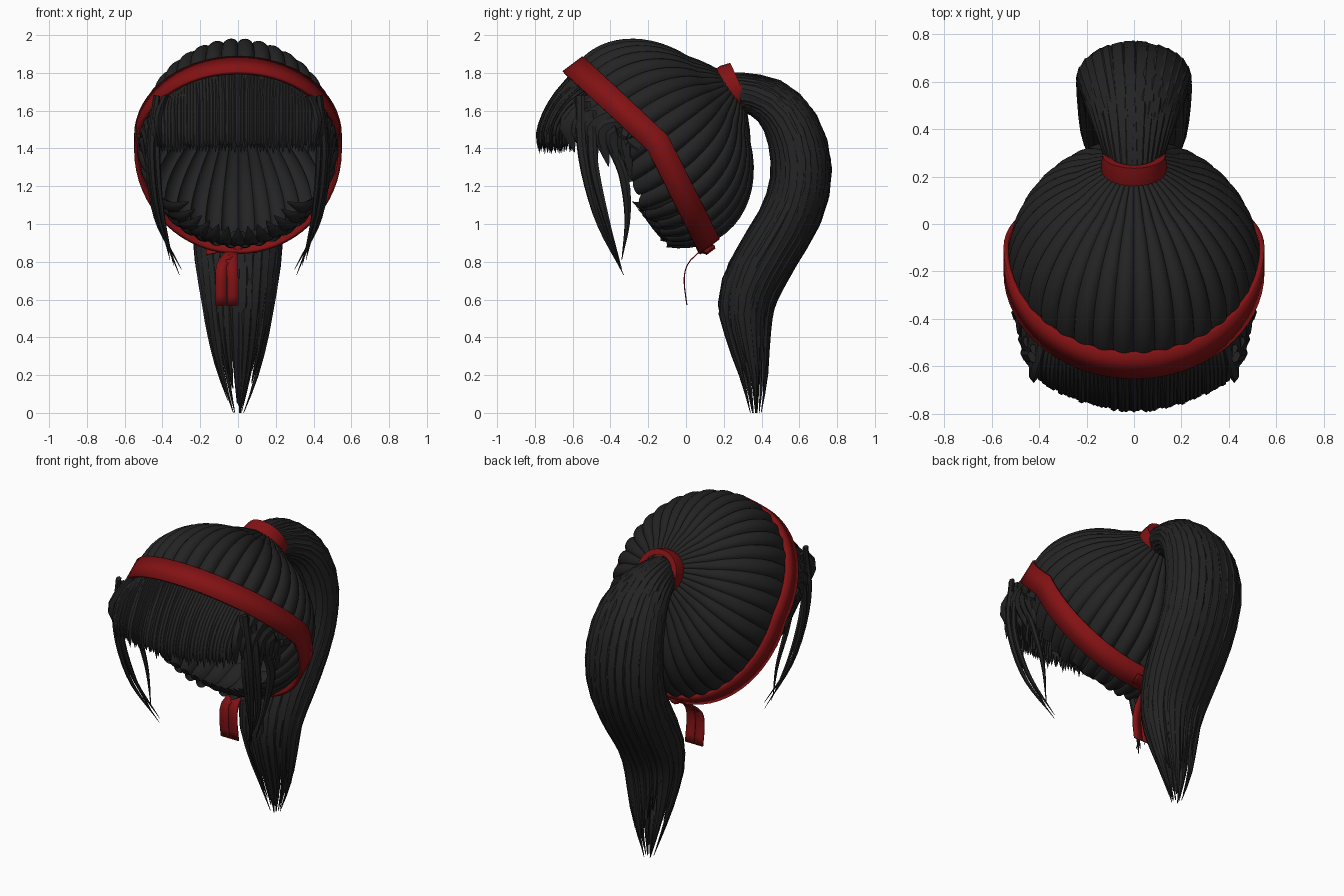
import bpy, bmesh, math, random
from mathutils import Vector

random.seed(4)
if "Cube" in bpy.data.objects:
    bpy.data.objects.remove(bpy.data.objects["Cube"])


def material(name, rgb):
    m = bpy.data.materials.new(name)
    m.use_nodes = True
    m.diffuse_color = (*rgb, 1)
    bsdf = m.node_tree.nodes["Principled BSDF"]
    bsdf.inputs["Base Color"].default_value = (*rgb, 1)
    bsdf.inputs["Roughness"].default_value = 0.8
    return m


HAIR = material("charcoal hair", (0.017, 0.017, 0.017))
RED = material("deep red cloth", (0.23, 0.006, 0.007))

# Tilted head ellipsoid: u runs to the brow, v to the ponytail root
CENTRE = Vector((0, -0.15, 1.43))
X, U, V = Vector((1, 0, 0)), Vector((0, -0.6, 0.8)), Vector((0, 0.8, 0.6))


def head(theta, phi, k=1.0, lift=0.0):
    s = math.sin(phi) * k
    return (CENTRE + X * 0.52 * s * math.cos(theta) + U * 0.59 * s * math.sin(theta)
            + V * (0.46 * math.cos(phi) * k + lift))


def finish(bm, name, mat, angle=40, thickness=0):
    bmesh.ops.recalc_face_normals(bm, faces=bm.faces)
    me = bpy.data.meshes.new(name)
    bm.to_mesh(me)
    bm.free()
    me.materials.append(mat)
    ob = bpy.data.objects.new(name, me)
    bpy.context.collection.objects.link(ob)
    bpy.ops.object.select_all(action="DESELECT")
    ob.select_set(True)
    bpy.context.view_layer.objects.active = ob
    bpy.ops.object.shade_smooth_by_angle(angle=math.radians(angle))
    if thickness:
        mod = ob.modifiers.new("thickness", "SOLIDIFY")
        mod.thickness, mod.offset = thickness, 0
    return ob


def skin(bm, rows, closed=True):
    rings = [[bm.verts.new(p) for p in row] for row in rows]
    for a, b in zip(rings, rings[1:]):
        n = len(a)
        for i in range(n if closed else n - 1):
            j = (i + 1) % n
            bm.faces.new((a[i], a[j], b[j], b[i]))
    return rings


def sample(values, t):
    """Catmull-Rom value at t in 0..1 through floats or vectors."""
    s = min(max(t, 0), 1) * (len(values) - 1)
    i = min(int(s), len(values) - 2)
    f = s - i
    b, c = values[i], values[i + 1]
    a = values[i - 1] if i else b * 2 - c
    d = values[i + 2] if i + 2 < len(values) else c * 2 - b
    return (b * 2 + (c - a) * f + (a * 2 - b * 5 + c * 4 - d) * f ** 2
            + (b * 3 - a - c * 3 + d) * f ** 3) * 0.5


def lock(bm, points, width, depth, side=X, steps=10, sides=6, taper=0.5):
    """A flattened strand which narrows to a point past the taper start."""
    pts = [Vector(p) for p in points]
    rows = []
    for k in range(steps + 1):
        t = k / steps
        p = sample(pts, t)
        tan = (sample(pts, t + 0.03) - sample(pts, t - 0.03)).normalized()
        w = (side - tan * side.dot(tan)).normalized()
        n = tan.cross(w)
        r = 1 if t < taper else max(0.03, (1 - t) / (1 - taper)) ** 0.8
        ring = [math.tau * i / sides for i in range(sides)]
        rows.append([p + w * math.cos(a) * width * r + n * math.sin(a) * depth * r for a in ring])
    rings = skin(bm, rows)
    bm.faces.new(rings[0])
    bm.faces.new(rings[-1])


# Hair cap: rounded locks gathered from the rim to the ponytail root
LOCKS, SEG, ROWS = 36, 8, 18
rim = [random.uniform(-3, 4) for _ in range(LOCKS)]
bm = bmesh.new()
rows = []
for r in range(ROWS + 1):
    t = r / ROWS
    row = []
    for i in range(LOCKS * SEG):
        theta = math.tau * i / (LOCKS * SEG)
        bulge = abs(math.sin(math.pi * i / SEG)) ** 0.55
        end = 119 + rim[i // SEG] * bulge - 8 * math.sin(theta)
        phi = math.radians(11 + (end - 11) * t)
        k = 0.97 + 0.055 * bulge * min(1, 0.25 + t)
        row.append(head(theta, phi, k, 0.05 * max(0, 1 - t * 6)))
    rows.append(row)
skin(bm, rows)
finish(bm, "hair_cap", HAIR, 50)

# Nape locks: curl inward under the back rim
bm = bmesh.new()
for i in range(13):
    theta = math.radians(-150 + 10 * i)
    path = [head(theta, math.radians(a), k) for a, k in ((95, 0.98), (115, 0.97), (128, 0.95), (138, 0.86))]
    lock(bm, path, 0.05, 0.02, head(theta + 0.1, 1.8) - head(theta, 1.8))
finish(bm, "nape_locks", HAIR)

# Headband: a flat strip, bent at the ears
bm = bmesh.new()
rows = []
for i in range(64):
    theta = math.tau * i / 64
    mid = -0.11 * abs(math.sin(theta))
    phi = math.acos(mid / 0.46)
    base = head(theta, phi, 1.05) - V * (mid * 0.05)
    lean = (CENTRE - base).normalized() * 0.006
    rows.append([base - V * 0.066 + lean, base + V * 0.066 + lean])
rows.append(rows[0])
skin(bm, rows, closed=False)
bmesh.ops.remove_doubles(bm, verts=bm.verts, dist=0.0001)
finish(bm, "headband", RED, 40, 0.02)

# Hair tie: a short thick ring around the ponytail root
axis = Vector((0, 0.91, 0.42))
up = Vector((0, -0.42, 0.91))
tie = Vector((0, 0.24, 1.71))
bm = bmesh.new()
rows = []
for off, rad in ((-0.055, 0.10), (-0.055, 0.132), (0, 0.14), (0.055, 0.132), (0.055, 0.10)):
    ring = [math.tau * i / 24 for i in range(24)]
    rows.append([tie + axis * off + (X * math.cos(a) + up * math.sin(a)) * rad for a in ring])
skin(bm, rows)
finish(bm, "hair_tie", RED)

# Ponytail: locks spread over an oval section that follows one sweeping curve
SPINE = [Vector((0, y, z)) for y, z in ((0.22, 1.7), (0.38, 1.68), (0.53, 1.57), (0.61, 1.33),
         (0.57, 1.08), (0.44, 0.85), (0.33, 0.63), (0.33, 0.42), (0.36, 0.2), (0.37, 0))]
HALF_X = [0.08, 0.13, 0.19, 0.22, 0.22, 0.21, 0.18, 0.15, 0.10, 0.03]
HALF_N = [0.08, 0.09, 0.12, 0.14, 0.14, 0.14, 0.14, 0.11, 0.07, 0.03]


def tail_path(a, b, length):
    path = []
    for k in range(11):
        t = k / 10 * length
        tan = sample(SPINE, t + 0.02) - sample(SPINE, t - 0.02)
        n = X.cross(tan.normalized())
        path.append(sample(SPINE, t) + X * a * sample(HALF_X, t) + n * b * sample(HALF_N, t))
    return path


bm = bmesh.new()
for count, spread in ((30, 1.0), (14, 0.6), (5, 0.2)):
    for i in range(count):
        ang = math.tau * (i + random.uniform(-0.2, 0.2)) / count
        a, b = math.cos(ang) * spread, math.sin(ang) * spread
        side = X * -math.sin(ang) + Vector((0, 0.8, 0.3)) * math.cos(ang)
        length = 1 if i % 6 == 0 else random.uniform(0.8, 0.98)
        lock(bm, tail_path(a, b, length), 0.042, 0.024, side, 18, 6, 0.66)
finish(bm, "ponytail", HAIR)

# Fringe: two layers of fine strands falling from under the headband
bm = bmesh.new()
for layer in range(2):
    for i in range(47):
        x = -0.39 + 0.78 * i / 46
        depth = 0.8 * x * x + 0.05 * layer + random.uniform(0, 0.012)
        tip = Vector((x, -0.785 + depth, 1.38 + random.uniform(-0.01, 0.03)))
        root = head(math.pi / 2 - x * 2.1, math.radians(106), 1)
        brow = Vector((x, -0.715 + depth, 1.66 - 0.3 * x * x))
        low = Vector((x, -0.783 + depth, 1.51))
        lock(bm, [root, brow, low, tip], 0.014, 0.008, X, 8, 4, 0.85)
finish(bm, "fringe", HAIR)

# Temple hair: wider locks between the fringe and the ears
bm = bmesh.new()
for s in (-1, 1):
    for i in range(6):
        y = -0.62 + 0.06 * i
        x = s * (0.40 + 0.015 * i)
        start = head(math.pi / 2 - s * (0.85 + 0.13 * i), math.radians(100), 0.99)
        lock(bm, [start, (x * 1.06, y, 1.55 - 0.02 * i), (x, y + 0.03, 1.38 - 0.025 * i)],
             0.045, 0.022, Vector((0, 1, 0)), 8, 6, 0.6)
finish(bm, "temple_hair", HAIR)

# Side locks: long loose strands in front of each ear
SIDE = (((0.43, -0.56, 1.68), (0.46, -0.55, 1.38), (0.42, -0.47, 1.03), (0.31, -0.33, 0.73)),
        ((0.42, -0.53, 1.65), (0.43, -0.54, 1.35), (0.40, -0.46, 1.05), (0.34, -0.35, 0.78)),
        ((0.45, -0.50, 1.60), (0.47, -0.49, 1.32), (0.43, -0.42, 1.02), (0.30, -0.34, 0.76)),
        ((0.46, -0.40, 1.42), (0.46, -0.33, 1.25), (0.41, -0.31, 1.03), (0.36, -0.34, 0.81)))
for s, label in ((1, "left"), (-1, "right")):
    bm = bmesh.new()
    for path in SIDE:
        lock(bm, [(s * x, y, z) for x, y, z in path], 0.028, 0.016, Vector((0.5 * s, 1, 0)), 14, 6, 0.4)
    finish(bm, label + "_side_lock", HAIR)


# Ribbon: knot, bow ends and two hanging tails below the nape
def ribbon(name, points, half, side):
    bm = bmesh.new()
    pts = [Vector(p) for p in points]
    skin(bm, [[sample(pts, k / 8) - side * half, sample(pts, k / 8) + side * half] for k in range(9)], False)
    finish(bm, name, RED, 40, 0.006)


for i, x in enumerate((-0.09, -0.028)):
    ribbon(f"ribbon_tail_{i + 1}", [(-0.03, 0.08, 0.86), (x * 0.8 - 0.01, 0.01, 0.79),
                                    (x, -0.01, 0.7), (x, 0.005, 0.57)], 0.03, X)
for i, x in enumerate((-0.17, 0.1)):
    ribbon(f"ribbon_bow_{i + 1}", [(0, 0.1, 0.86), (x * 0.5, 0.12, 0.87), (x, 0.13, 0.855 + 0.01 * i)],
           0.03, Vector((0, 0.8, 0.6)))
bm = bmesh.new()
bmesh.ops.create_icosphere(bm, subdivisions=2, radius=0.035)
bmesh.ops.translate(bm, verts=bm.verts, vec=(0, 0.1, 0.875))
finish(bm, "ribbon_knot", RED)
